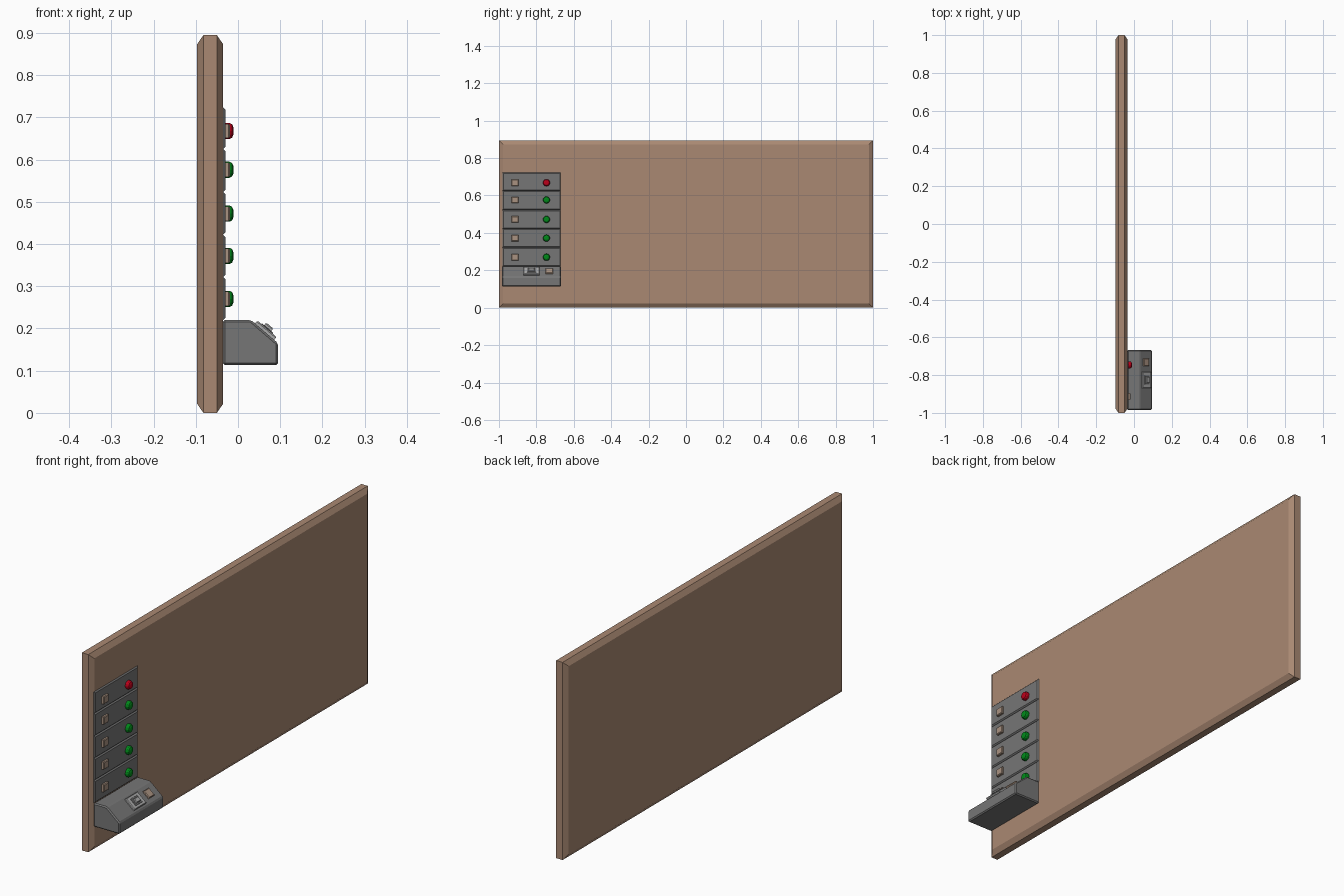
import bpy, bmesh
from math import radians, cos, sin, atan2, pi
from mathutils import Matrix, Vector

if "Cube" in bpy.data.objects:
    bpy.data.objects.remove(bpy.data.objects["Cube"])


def material(name, rgb):
    m = bpy.data.materials.new(name)
    m.diffuse_color = (*rgb, 1)
    m.use_nodes = True
    m.node_tree.nodes["Principled BSDF"].inputs["Base Color"].default_value = m.diffuse_color
    return m


BROWN = material("brown", (0.40, 0.25, 0.17))
DARK = material("dark_grey", (0.18, 0.18, 0.18))
STEEL = material("light_grey", (0.40, 0.40, 0.40))
BEIGE = material("beige", (0.40, 0.29, 0.22))
RED = material("red", (0.50, 0.0, 0.01))
GREEN = material("green", (0.0, 0.25, 0.01))


def loft(name, rings, mat, matrix=Matrix()):
    """Joins equal-length rings of points and caps both ends."""
    bm = bmesh.new()
    rows = [[bm.verts.new(p) for p in ring] for ring in rings]
    n = len(rows[0])
    for a, b in zip(rows, rows[1:]):
        for i in range(n):
            j = (i + 1) % n
            bm.faces.new((a[i], a[j], b[j], b[i]))
    bm.faces.new(rows[0])
    bm.faces.new(rows[-1])
    bmesh.ops.recalc_face_normals(bm, faces=bm.faces)
    me = bpy.data.meshes.new(name)
    bm.to_mesh(me)
    bm.free()
    ob = bpy.data.objects.new(name, me)
    bpy.context.collection.objects.link(ob)
    me.materials.append(mat)
    ob.matrix_world = matrix
    return ob


def rect(x, hy, hz):
    return [(x, -hy, -hz), (x, hy, -hz), (x, hy, hz), (x, -hy, hz)]


def slab(name, loc, hy, hz, depth, cham, mat, tilt=0):
    """Plate standing out along local +x with a chamfered front rim."""
    rings = [rect(0, hy, hz), rect(depth - cham, hy, hz),
             rect(depth, hy - cham, hz - cham)]
    return loft(name, rings, mat, Matrix.Translation(loc) @ Matrix.Rotation(-tilt, 4, 'Y'))


# Wall board, chamfered all round on both faces
loft("board", [rect(-0.031, 0.978, 0.4255), rect(-0.016, 1, 0.4475),
               rect(0.016, 1, 0.4475), rect(0.031, 0.978, 0.4255)],
     BROWN, Matrix.Translation((-0.066, 0, 0.4475)))

# Five panels, each with a square switch and a round lamp
edges = [0.22, 0.322, 0.422, 0.523, 0.625, 0.723]
lamps = [0.270, 0.372, 0.472, 0.576, 0.668]
for i, z in enumerate(lamps):
    lo, hi = edges[i], edges[i + 1]
    slab(f"panel_{i}", (-0.036, -0.826, (lo + hi) / 2), 0.156, (hi - lo) / 2, 0.006, 0.005, DARK)
    slab(f"switch_{i}", (-0.031, -0.914, z), 0.018, 0.017, 0.012, 0.003, BEIGE)
    rings = [[(x, r * cos(a * pi / 6), r * sin(a * pi / 6)) for a in range(12)]
             for x, r in ((0, 0.019), (0.010, 0.019), (0.016, 0.016), (0.019, 0.009))]
    loft(f"lamp_{i}", rings, RED if i == 4 else GREEN,
         Matrix.Translation((-0.030, -0.746, z)))

# Sloping console box
profile = [(-0.036, 0.113), (0.095, 0.113), (0.095, 0.165), (0.031, 0.22), (-0.036, 0.22)]
console = loft("console", [[(x, y, z) for x, z in profile] for y in (-0.984, -0.668)], DARK)
bev = console.modifiers.new("bevel", 'BEVEL')
bev.width = 0.005
bev.segments = 1
bev.limit_method = 'ANGLE'

# Controls on the slope
tilt = atan2(0.064, 0.055)
normal = Vector((cos(pi / 2 - atan2(0.055, 0.064)), 0, sin(pi / 2 - atan2(0.055, 0.064))))
tilt = atan2(normal.z, normal.x)
mid = Vector((0.063, 0, 0.1925))


def on_slope(name, y, lift, hy, hz, depth, cham, mat):
    slab(name, mid + normal * lift + Vector((0, y, 0)), hy, hz, depth, cham, mat, tilt)


on_slope("lock_plate", -0.826, -0.001, 0.043, 0.030, 0.010, 0.003, STEEL)
on_slope("lock_recess", -0.826, 0.008, 0.024, 0.018, 0.003, 0.001, DARK)
on_slope("lock_knob", -0.826, 0.010, 0.016, 0.011, 0.009, 0.003, STEEL)
on_slope("console_button", -0.732, -0.001, 0.020, 0.019, 0.009, 0.003, BEIGE)
